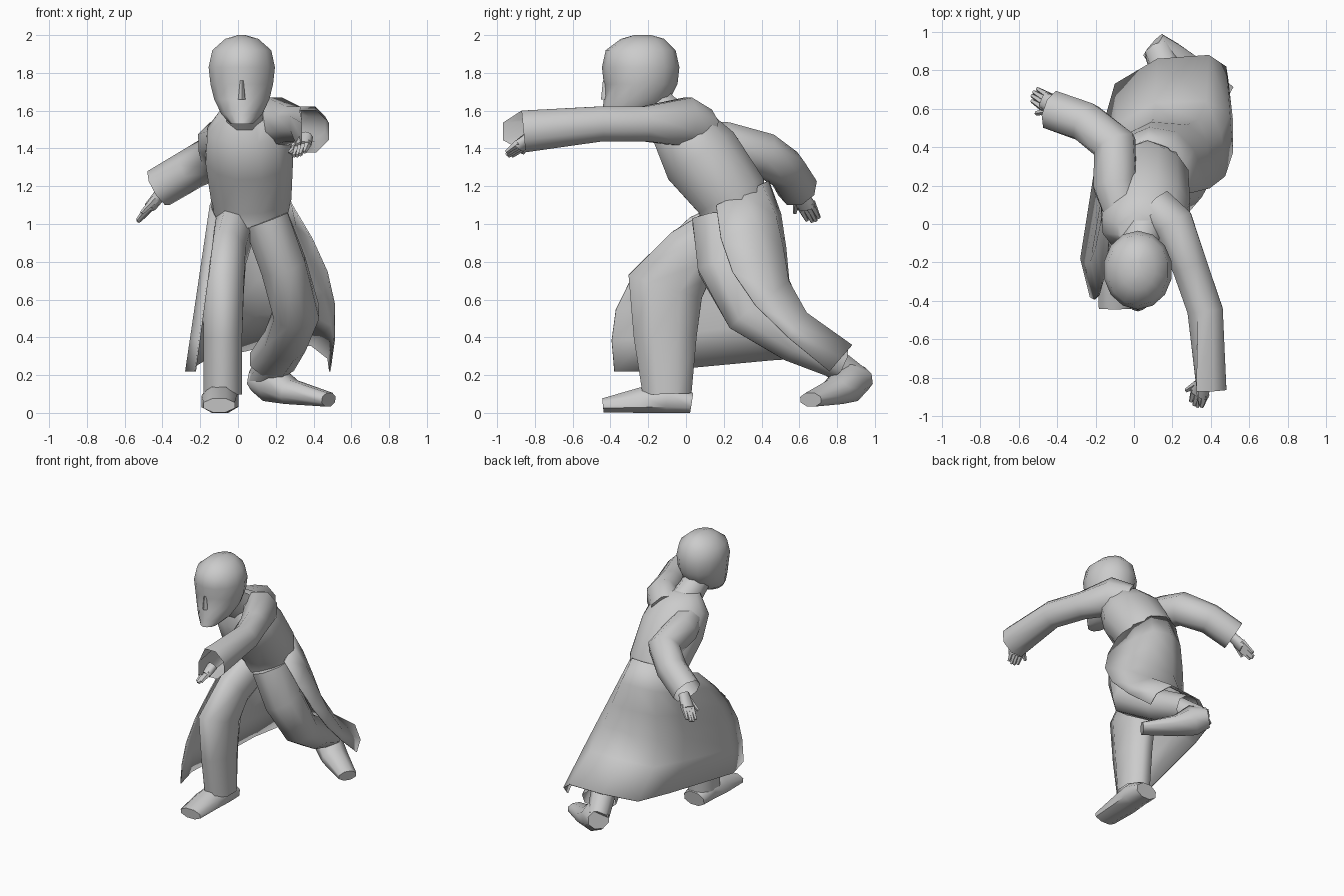
import bpy
import bmesh
import math
from mathutils import Vector

cube = bpy.data.objects.get("Cube")
if cube:
    bpy.data.objects.remove(cube, do_unlink=True)

GREY = (.6, .6, .6, 1)
clay = bpy.data.materials.new("plain_grey")
clay.use_nodes = True
clay.diffuse_color = GREY
clay.node_tree.nodes["Principled BSDF"].inputs["Base Color"].default_value = GREY

SIDE = Vector((1, 0, 0))
UP = Vector((0, 0, 1))


def finish(name, bm):
    """Turn a bmesh into a shaded object."""
    bmesh.ops.recalc_face_normals(bm, faces=bm.faces)
    mesh = bpy.data.meshes.new(name)
    bm.to_mesh(mesh)
    bm.free()
    mesh.materials.append(clay)
    obj = bpy.data.objects.new(name, mesh)
    bpy.context.collection.objects.link(obj)
    bpy.ops.object.select_all(action="DESELECT")
    obj.select_set(True)
    bpy.context.view_layer.objects.active = obj
    bpy.ops.object.shade_smooth_by_angle(angle=math.radians(60))
    return obj


def tube(name, rings, ref=SIDE, sides=8, flat=False, open_end=False, rule=None):
    """Loft elliptical rings (x, y, z, half along ref, half across) along a path."""
    bm = bmesh.new()
    centres = [Vector(ring[:3]) for ring in rings]
    last = len(rings) - 1
    loops = []
    for i, (centre, ring) in enumerate(zip(centres, rings)):
        ahead = centres[min(i + 1, last)]
        behind = centres[max(i - 1, 0)]
        along = UP if flat else (ahead - behind).normalized()
        u = (ref - along * ref.dot(along)).normalized()
        v = along.cross(u)
        loop = []
        for k in range(sides):
            turn = math.tau * (k + .5) / sides
            offset = u * ring[3] * math.cos(turn) + v * ring[-1] * math.sin(turn)
            loop.append(bm.verts.new(centre + offset))
        loops.append(loop)
    for lower, upper in zip(loops, loops[1:]):
        for k in range(sides):
            n = (k + 1) % sides
            bm.faces.new((lower[k], lower[n], upper[n], upper[k]))
    bm.faces.new(loops[0])
    if not open_end:
        bm.faces.new(loops[-1])
    if rule:
        for vert in bm.verts:
            rule(vert.co)
    return finish(name, bm)


def sheet(name, rows):
    """Grid surface through rows of points, given a little thickness."""
    bm = bmesh.new()
    grid = [[bm.verts.new(point) for point in row] for row in rows]
    for upper, lower in zip(grid, grid[1:]):
        for k in range(len(upper) - 1):
            bm.faces.new((upper[k], upper[k + 1], lower[k + 1], lower[k]))
    solid = finish(name, bm).modifiers.new("thickness", "SOLIDIFY")
    solid.thickness = .008


def hand(name, wrist, reach, spread):
    """Flat palm with four tapering fingers and a thumb."""
    wrist, reach, spread = Vector(wrist), Vector(reach), Vector(spread)
    knuckles = wrist + reach / 2
    tube(name + "_palm", [(*wrist, .04, .035), (*knuckles, .055, .03)], ref=spread)

    def digit(part, root, tip, thick):
        tube(f"{name}_{part}", [(*root, thick), (*tip, thick / 2)], ref=spread, sides=5)

    for part, side in (("index", -1), ("middle", -.3), ("ring", .3), ("little", 1)):
        root = knuckles + spread * .035 * side - reach * .1
        digit(part + "_finger", root, root + reach * (.6 - .1 * abs(side)), .022)
    root = wrist + reach * .2 - spread * .03
    digit("thumb", root, root + reach * .4 - spread * .05, .022)


def sink_eyes(co):
    """Press the eye sockets into the face."""
    if co.y < -.36 and 1.7 < co.z < 1.76 and .03 < abs(co.x - .02) < .12:
        co.y += .025


def keep_on_ground(co):
    """Flatten the sole."""
    co.z = max(co.z, 0)


def slant_cuff(co):
    """Pull the inner corner of the cuff forward."""
    if co.y < -.8 and co.x < .3 and 1.44 < co.z < 1.56:
        co.y = -.97
        co.x += .08


# Head: depth, height and half width from chin to crown
skull = [(-.37, 1.53, .06), (-.31, 1.58, .11), (-.26, 1.66, .15), (-.24, 1.74, .17),
         (-.24, 1.83, .18), (-.24, 1.92, .16), (-.23, 1.98, .09), (-.23, 2, .02)]
tube("head", [(.02, y, z, half, half + .025) for y, z, half in skull],
     sides=14, flat=True, rule=sink_eyes)
tube("neck", [(.05, 0, 1.5, .12), (.03, -.12, 1.6, .1), (.02, -.22, 1.7, .1)])
tube("nose", [(.02, -.42, 1.66, .022, .03), (.02, -.43, 1.76, .01)], sides=6, flat=True)
for label, height in (("upper_lip", 1.61), ("lower_lip", 1.59)):
    corners = [(.02 + side * .04, -.42 + abs(side) * .02, height, .01 - abs(side) * .004)
               for side in (-1, 0, 1)]
    tube(label, corners, ref=UP, sides=6)

# Leaning torso, from hip to neck
tube("torso", [
    (.07, .27, 1.02, .19), (.07, .24, 1.15, .22, .2), (.06, .08, 1.36, .24, .22),
    (.05, -.01, 1.5, .22, .18), (.05, -.03, 1.61, .14, .1),
], sides=12)

# Left arm reaching forward, right arm swung back
tube("left_sleeve", [
    (.11, .08, 1.5, .12), (.2, 0, 1.54, .14, .12), (.29, -.22, 1.53, .1),
    (.37, -.45, 1.53, .1), (.37, -.86, 1.49, .12),
], ref=UP, open_end=True, rule=slant_cuff)
tube("right_sleeve", [
    (-.05, .03, 1.46, .1), (-.1, .2, 1.43, .12), (-.1, .41, 1.37, .12),
    (-.25, .53, 1.29, .11), (-.42, .59, 1.19, .11),
], ref=UP, open_end=True)
hand("left_hand", (.36, -.82, 1.46), (-.04, -.13, -.1), (.8, -.4, .3))
hand("right_hand", (-.4, .6, 1.17), (-.13, .08, -.16), (.4, .9, .2))

# Trousers
tube("right_leg", [
    (-.02, .25, .98, .11, .16), (-.06, .03, .84, .11, .17), (-.08, -.11, .67, .12, .22),
    (-.08, -.11, .4, .11, .18), (-.08, -.1, .1, .11, .14),
], open_end=True)
tube("left_leg", [
    (.15, .2, 1.02, .13, .18), (.24, .21, .78, .13, .16), (.31, .32, .53, .13),
    (.25, .57, .38, .12), (.18, .81, .27, .13, .1),
], open_end=True)

# Shoes
tube("right_shoe", [
    (-.09, .03, .05, .09, .06), (-.09, -.1, .07, .1), (-.1, -.24, .06, .1, .08),
    (-.1, -.44, .04, .09, .04),
], rule=keep_on_ground)
tube("left_ankle", [(.2, .72, .31, .09), (.13, .9, .18, .08)])
tube("left_shoe", [
    (.1, .93, .18, .07, .08), (.18, .86, .16, .11, .1), (.28, .79, .11, .07, .1),
    (.48, .66, .07, .04, .07),
], ref=UP)

# Long coat tails: an elliptical waist flaring to a swept hem, hollowed in between
hem = [(.49, .76, .22), (.48, .82, .29), (.39, .88, .36), (.12, .86, .35),
       (-.1, .73, .3), (-.18, .45, .28), (-.28, -.18, .22), (-.23, -.38, .22)]
columns = []
for k, low in enumerate(hem):
    turn = math.radians(30 * k)
    high = Vector((.07 + .22 * math.cos(turn), .16 + .28 * math.sin(turn),
                   1.1 + .13 * math.sin(turn)))
    sag = Vector((max(0, .11 - .04 * k), -.16, 0))
    power = 2 if 0 < k < 6 else 1
    column = []
    for step in range(6):
        t = step / 5
        column.append(high.lerp(Vector(low), t) + sag * math.sin(math.pi * t ** power))
    columns.append(column)
sheet("coat_tails", columns)
